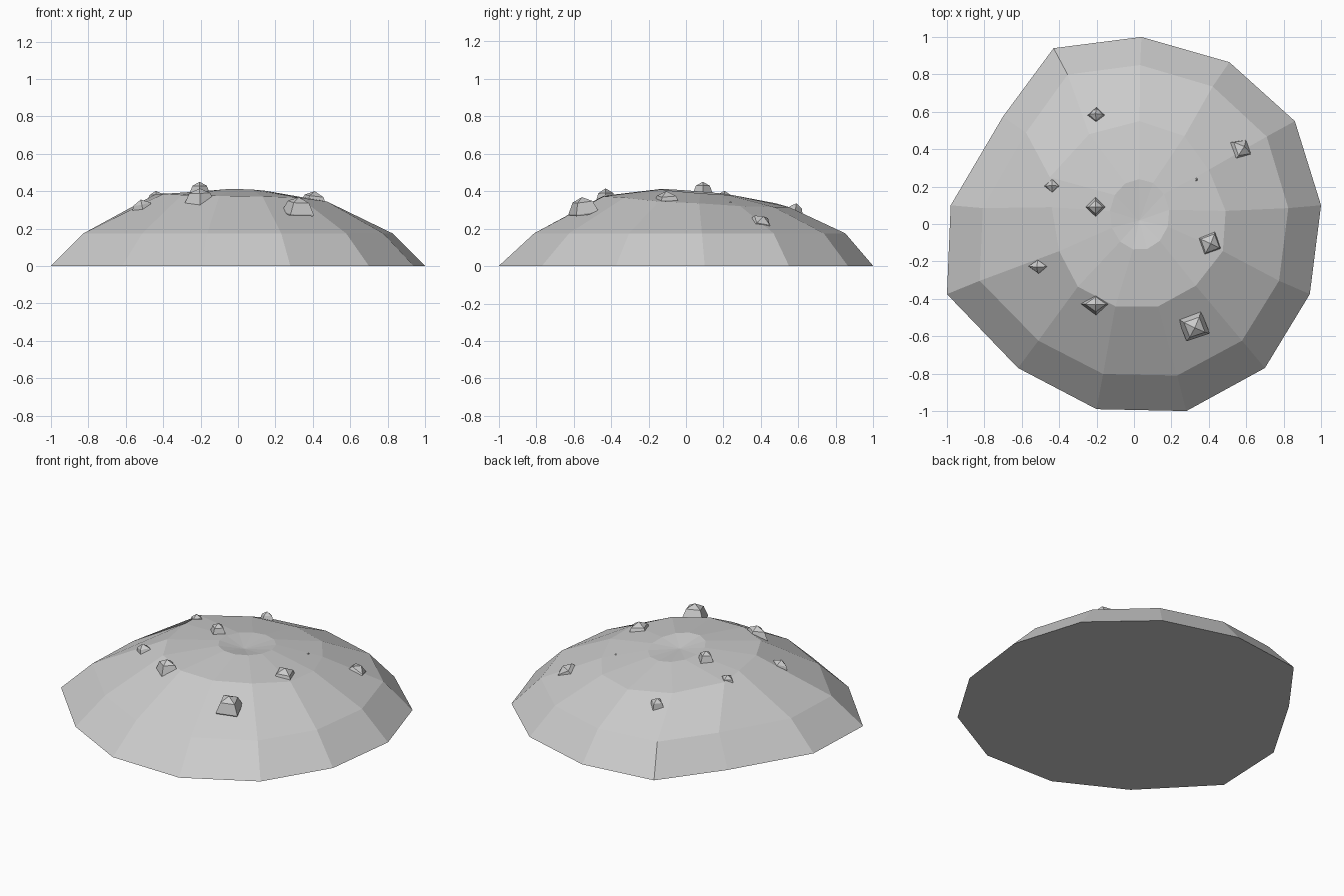
import bpy, bmesh
from math import cos, sin, pi, radians
from mathutils import Vector, Matrix

if "Cube" in bpy.data.objects:
    bpy.data.objects.remove(bpy.data.objects["Cube"])


def finish(bm, name):
    bmesh.ops.recalc_face_normals(bm, faces=bm.faces)
    mesh = bpy.data.meshes.new(name)
    bm.to_mesh(mesh)
    bm.free()
    obj = bpy.data.objects.new(name, mesh)
    bpy.context.collection.objects.link(obj)
    return obj


def bridge(bm, low, high):
    n = len(low)
    for i in range(n):
        bm.faces.new((low[i], low[(i + 1) % n], high[(i + 1) % n], high[i]))


def fan(bm, ring, tip):
    for i, v in enumerate(ring):
        bm.faces.new((v, ring[(i + 1) % len(ring)], tip))


# Mound outline and shoulder, clockwise from back left
OUTLINE = [(-.43, .94), (.04, 1), (.51, .865), (.86, .55), (1, .10), (.94, -.375), (.70, -.77),
           (.28, -1), (-.20, -.99), (-.62, -.77), (-1, -.375), (-.98, .10), (-.70, .575)]
SHOULDER = [(-.24, .48), (.03, .55), (.27, .47), (.40, .29), (.49, .07), (.475, -.145), (.33, -.33),
            (.13, -.44), (-.10, -.44), (-.30, -.335), (-.40, -.145), (-.44, .09), (-.45, .25)]
SHOULDER_Z = [.335, .315, .315, .32, .335, .345, .365, .372, .375, .38, .385, .385, .375]

# Mound: stacked rings with a shallow dip at the top
bm = bmesh.new()
base = [bm.verts.new((x, y, 0)) for x, y in OUTLINE]
skirt = [bm.verts.new((x * .825, y * (.85 if y > 0 else .81), .175)) for x, y in OUTLINE]
shoulder = [bm.verts.new((x, y, z)) for (x, y), z in zip(SHOULDER, SHOULDER_Z)]
crown = []
for i in range(13):
    a = pi / 2 + .5 - 2 * pi * i / 13
    x, y = .03 + .16 * cos(a), .05 + .19 * sin(a)
    crown.append(bm.verts.new((x, y, .398 - .08 * (y - .03) - .03 * x)))
tip = bm.verts.new((.03, .02, .375))
bm.faces.new(base)
bridge(bm, base, skirt)
bridge(bm, skirt, shoulder)
bridge(bm, shoulder, crown)
fan(bm, crown, tip)
mound = finish(bm, "mound")

# Pebbles: x, y, top height, half width x, half width y, turn, lean (0 = upright)
PEBBLES = [(-.205, -.43, .415, .085, .06, 0, .1), (-.205, .09, .45, .058, .056, 0, 0),
           (-.205, .59, .335, .054, .048, 0, .3), (-.44, .205, .402, .055, .052, 0, .2),
           (-.52, -.23, .355, .07, .05, 0, .4), (.59, .415, .265, .08, .085, 60, .9),
           (.41, -.105, .40, .085, .085, 65, .3), (.325, -.555, .368, .09, .095, 65, .2),
           (.335, .24, .345, .05, .05, 65, .9)]
for k, (x, y, top, rx, ry, turn, lean) in enumerate(PEBBLES):
    h = .085 if rx > .06 else .07
    bm = bmesh.new()
    rings = []
    for s, z in ((.97, -h * 1.1), (1, -h), (.66, -h * .3)):
        rings.append([bm.verts.new((rx * s * cos(i * pi / 2), ry * s * sin(i * pi / 2), z))
                      for i in range(4)])
    bm.faces.new(rings[0])
    bridge(bm, rings[0], rings[1])
    bridge(bm, rings[1], rings[2])
    fan(bm, rings[2], bm.verts.new((0, 0, 0)))
    pebble = finish(bm, f"pebble_{k + 1}")
    normal = Vector((x * lean, y * lean, 1))
    tilt = Vector((0, 0, 1)).rotation_difference(normal).to_matrix().to_4x4()
    pebble.matrix_world = (Matrix.Translation((x, y, top)) @ tilt
                           @ Matrix.Rotation(radians(turn), 4, 'Z'))
